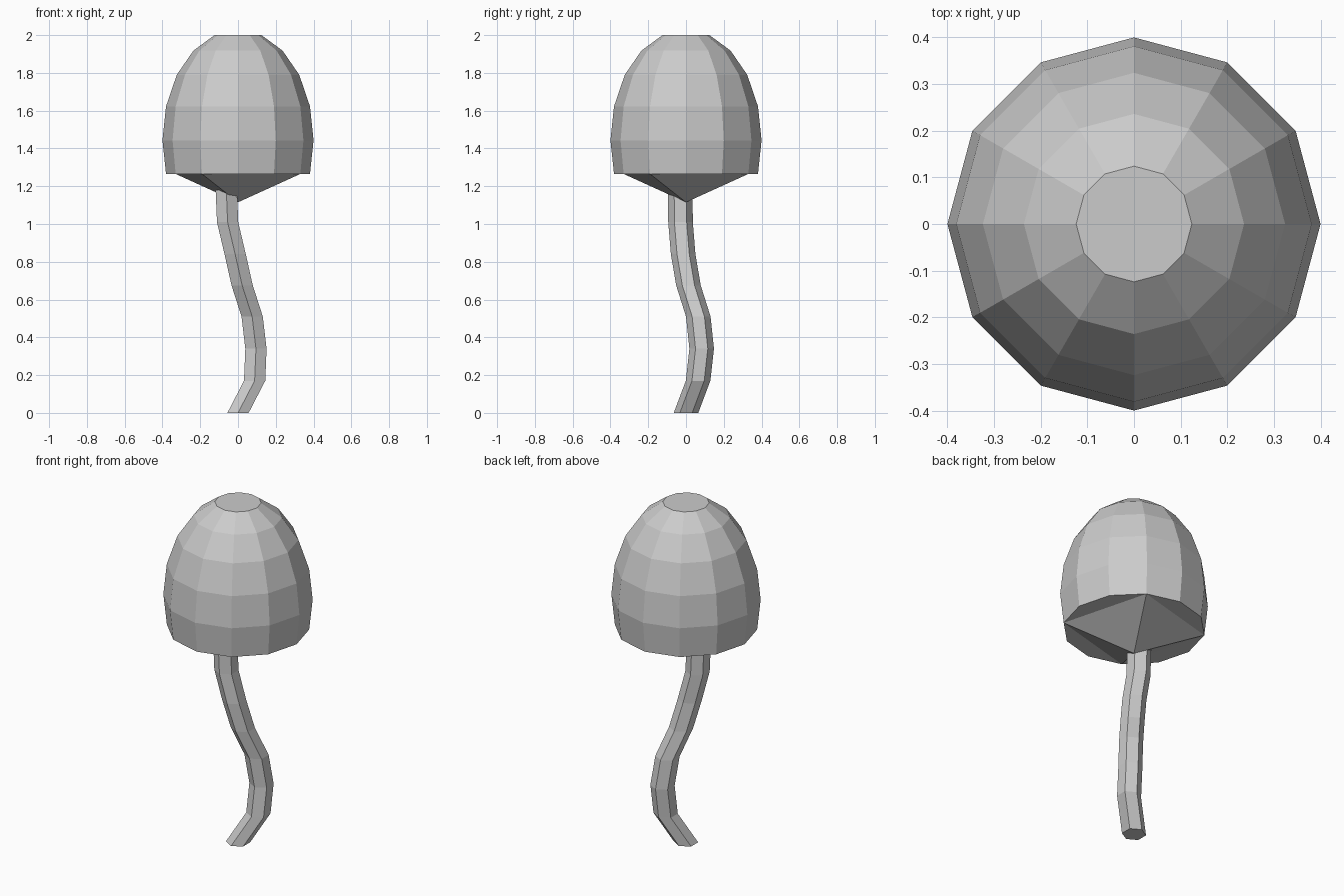
import bpy, bmesh
from math import sin, cos, radians, tau

if "Cube" in bpy.data.objects:
    bpy.data.objects.remove(bpy.data.objects["Cube"])


def ring(bm, cx, cy, z, r, sides, start=0.0):
    return [bm.verts.new((cx + r * cos(start + tau * i / sides),
                          cy + r * sin(start + tau * i / sides), z))
            for i in range(sides)]


def skin(bm, rings):
    for a, b in zip(rings, rings[1:]):
        n = len(a)
        for i in range(n):
            j = (i + 1) % n
            bm.faces.new((a[i], a[j], b[j], b[i]))


def finish(bm, name):
    bmesh.ops.recalc_face_normals(bm, faces=bm.faces)
    mesh = bpy.data.meshes.new(name)
    bm.to_mesh(mesh)
    bm.free()
    obj = bpy.data.objects.new(name, mesh)
    bpy.context.collection.objects.link(obj)
    return obj


# Domed cap: twelve-sided rings from rim (bottom) to flat crown
bm = bmesh.new()
profile = [(0.381, 1.265), (0.40, 1.443), (0.381, 1.623),
           (0.324, 1.79), (0.236, 1.918), (0.124, 2.0)]
rings = [ring(bm, 0, 0, z, r, 12) for r, z in profile]
skin(bm, rings)
bm.faces.new(rings[-1])

# Underside: four-sided inverted pyramid hung from every third rim vertex
rim = rings[0]
tip = bm.verts.new((0, 0, 1.115))
for s in range(2, 12, 3):
    span = [rim[(s + k) % 12] for k in range(4)]
    bm.faces.new(span)
    bm.faces.new((span[0], span[3], tip))
finish(bm, "mushroom_cap")

# Wavy hexagonal stem: horizontal rings along a bent path
bm = bmesh.new()
path = [(0, 0, 0), (0.088, 0.064, 0.17), (0.095, 0.083, 0.34),
        (0.075, 0.065, 0.51), (0.022, 0.013, 0.675), (-0.015, -0.015, 0.84),
        (-0.055, -0.029, 1.01), (-0.062, -0.03, 1.18)]
rings = [ring(bm, x, y, z, 0.065, 6, radians(30)) for x, y, z in path]
skin(bm, rings)
bm.faces.new(rings[0])
bm.faces.new(rings[-1])
finish(bm, "mushroom_stem")
